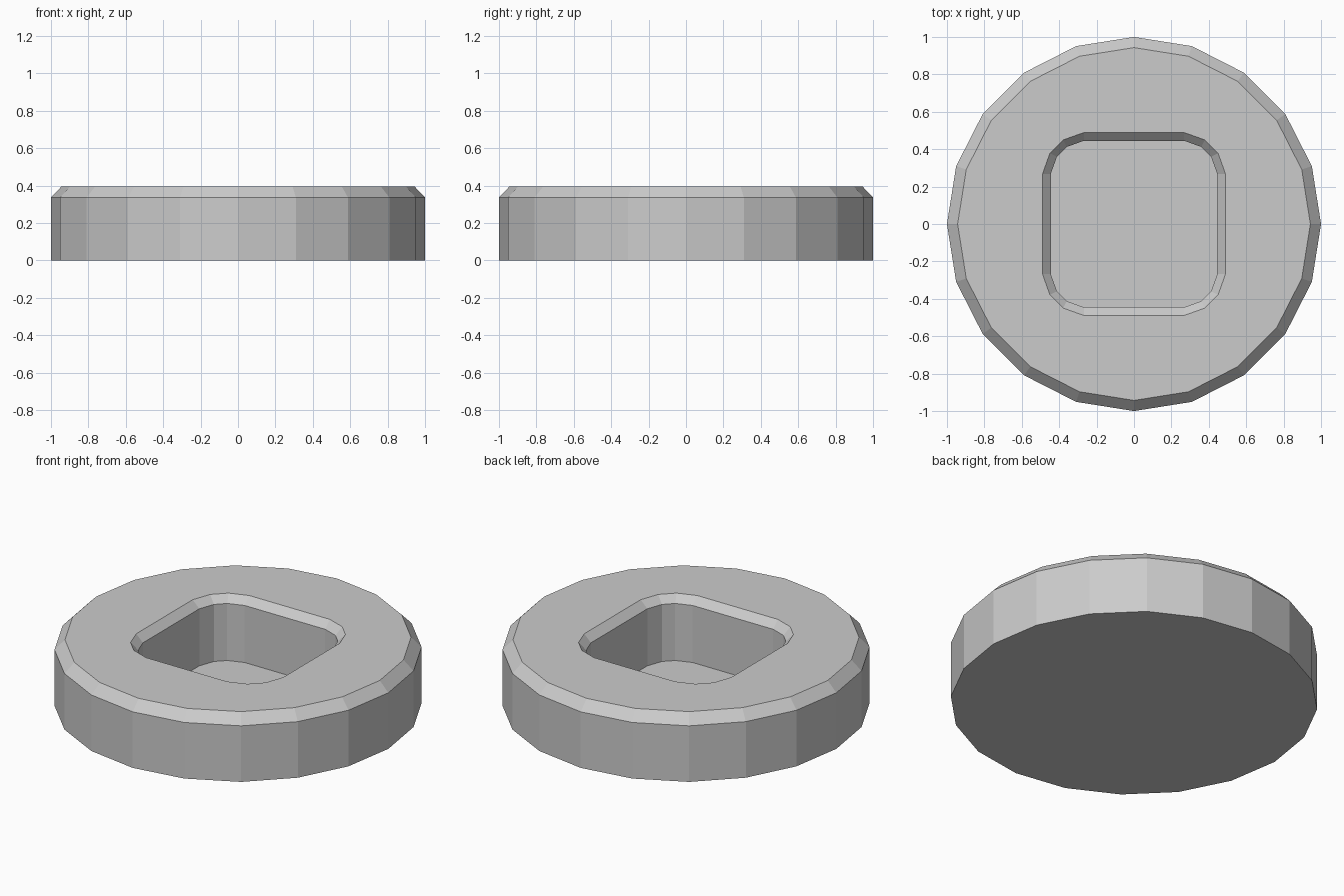
import bpy, bmesh, math

if "Cube" in bpy.data.objects:
    bpy.data.objects.remove(bpy.data.objects["Cube"])

HEIGHT, SHOULDER, FLOOR = 0.396, 0.337, 0.01

grey = bpy.data.materials.new("light grey")
grey.diffuse_color = (0.6, 0.6, 0.6, 1)
grey.use_nodes = True
grey.node_tree.nodes["Principled BSDF"].inputs["Base Color"].default_value = grey.diffuse_color


def circle(radius, sides=20):
    return [(radius * math.cos(2 * math.pi * i / sides),
             radius * math.sin(2 * math.pi * i / sides)) for i in range(sides)]


def rounded_square(half, mid_long, mid_short, flat):
    # One corner, turned four times
    corner = [(half, flat), (mid_long, mid_short), (mid_short, mid_long), (flat, half)]
    pts = []
    for _ in range(4):
        pts += corner
        corner = [(-y, x) for x, y in corner]
    return pts


bm = bmesh.new()


def ring(points, z):
    return [bm.verts.new((x, y, z)) for x, y in points]


def connect(a, b):
    for i in range(len(a)):
        j = (i + 1) % len(a)
        bm.faces.new((a[i], a[j], b[j], b[i]))


# Outer wall with chamfered top edge
base = ring(circle(1.0), 0)
shoulder = ring(circle(1.0), SHOULDER)
rim = ring(circle(0.943), HEIGHT)
connect(base, shoulder)
connect(shoulder, rim)
bm.faces.new(base[::-1])

# Square recess with chamfered lip
inner = rounded_square(0.445, 0.412, 0.36, 0.268)
lip = ring(rounded_square(0.489, 0.45, 0.378, 0.268), HEIGHT)
throat = ring(inner, HEIGHT - 0.043)
floor = ring(inner, FLOOR)
connect(lip, throat)
connect(throat, floor)
bm.faces.new(floor)

# Flat top between rim and lip
top_edges = [bm.edges.get((r[i - 1], r[i])) for r in (rim, lip) for i in range(len(r))]
bmesh.ops.triangle_fill(bm, use_beauty=True, edges=top_edges, normal=(0, 0, 1))
bmesh.ops.recalc_face_normals(bm, faces=bm.faces)

mesh = bpy.data.meshes.new("disc_with_recess")
bm.to_mesh(mesh)
bm.free()
mesh.materials.append(grey)
bpy.context.collection.objects.link(bpy.data.objects.new("disc_with_recess", mesh))
